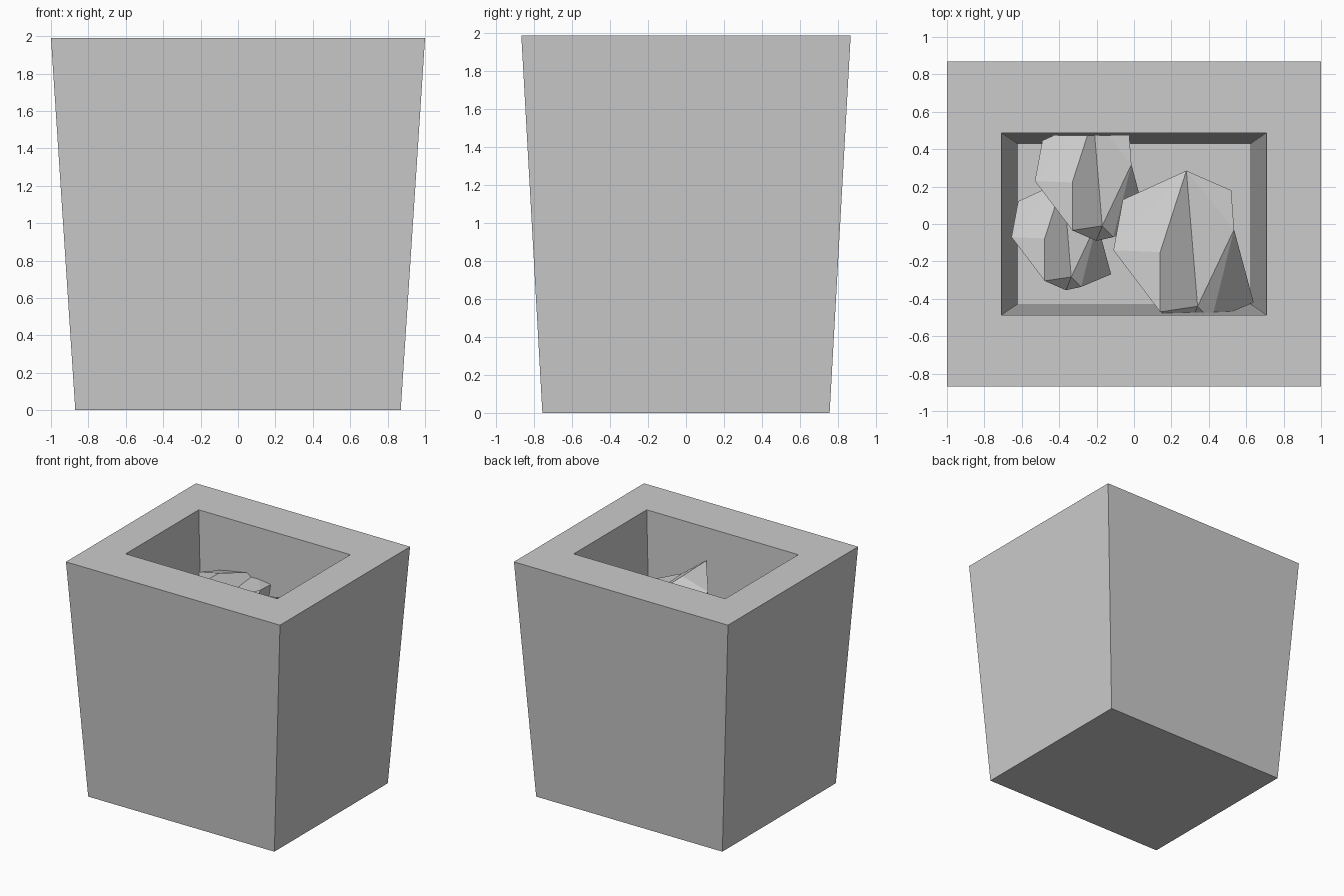
import bpy, bmesh

if "Cube" in bpy.data.objects:
    bpy.data.objects.remove(bpy.data.objects["Cube"])


def finish(name, bm):
    bmesh.ops.recalc_face_normals(bm, faces=bm.faces)
    mesh = bpy.data.meshes.new(name)
    bm.to_mesh(mesh)
    bm.free()
    obj = bpy.data.objects.new(name, mesh)
    bpy.context.collection.objects.link(obj)
    return obj


def bridge(bm, a, b):
    n = len(a)
    for i in range(n):
        j = (i + 1) % n
        bm.faces.new((a[i], a[j], b[j], b[i]))


# Tapered thick-walled bin: outer bottom, outer rim, inner rim, inner floor
bm = bmesh.new()
rings = []
for hx, hy, z in [(.87, .757, 0), (1, .868, 1.99), (.708, .487, 1.99), (.62, .427, .08)]:
    rings.append([bm.verts.new((sx * hx, sy * hy, z))
                  for sx, sy in ((-1, -1), (1, -1), (1, 1), (-1, 1))])
for a, b in zip(rings, rings[1:]):
    bridge(bm, a, b)
bm.faces.new(rings[0])
bm.faces.new(rings[-1])
finish("bin", bm)

# Crumpled rubbish lump, measured from its leftmost point
POINTS = {
    "L": (0, 0, 0), "F": (.25, -.33, .07), "H": (.41, -.40, -.20),
    "G": (.525, -.375, -.15), "B": (.75, -.28, -.40), "R": (.645, .11, -.06),
    "U": (.63, .32, -.08), "T": (.39, .425, -.06), "K": (.05, .27, -.07),
    "M": (.25, -.01, .06), "V": (.45, -.30, -.08),
}
OUTLINE = "LFHGBRUTK"
TOP_FACES = ["LFM", "LMT", "LTK", "FVM", "MVT", "TVR", "TRU",
             "VGR", "GBR", "FHV", "HGV"]


def lump(name, scale, loc):
    bm = bmesh.new()
    v = {k: bm.verts.new(p) for k, p in POINTS.items()}
    for f in TOP_FACES:
        bm.faces.new([v[k] for k in f])
    # hidden underside: narrowing ring and flat base
    ring = [v[k] for k in OUTLINE]
    base = [bm.verts.new((.36 + (p.co.x - .36) * .7, p.co.y * .7, -.65)) for p in ring]
    bridge(bm, ring, base)
    bm.faces.new(base)
    obj = finish(name, bm)
    obj.scale = (scale,) * 3
    obj.location = loc


lump("rubbish_right", 1.0, (-.11, -.14, 1.65))
lump("rubbish_back", .8, (-.53, .23, 1.61))
lump("rubbish_left", .71, (-.655, -.07, 1.28))
